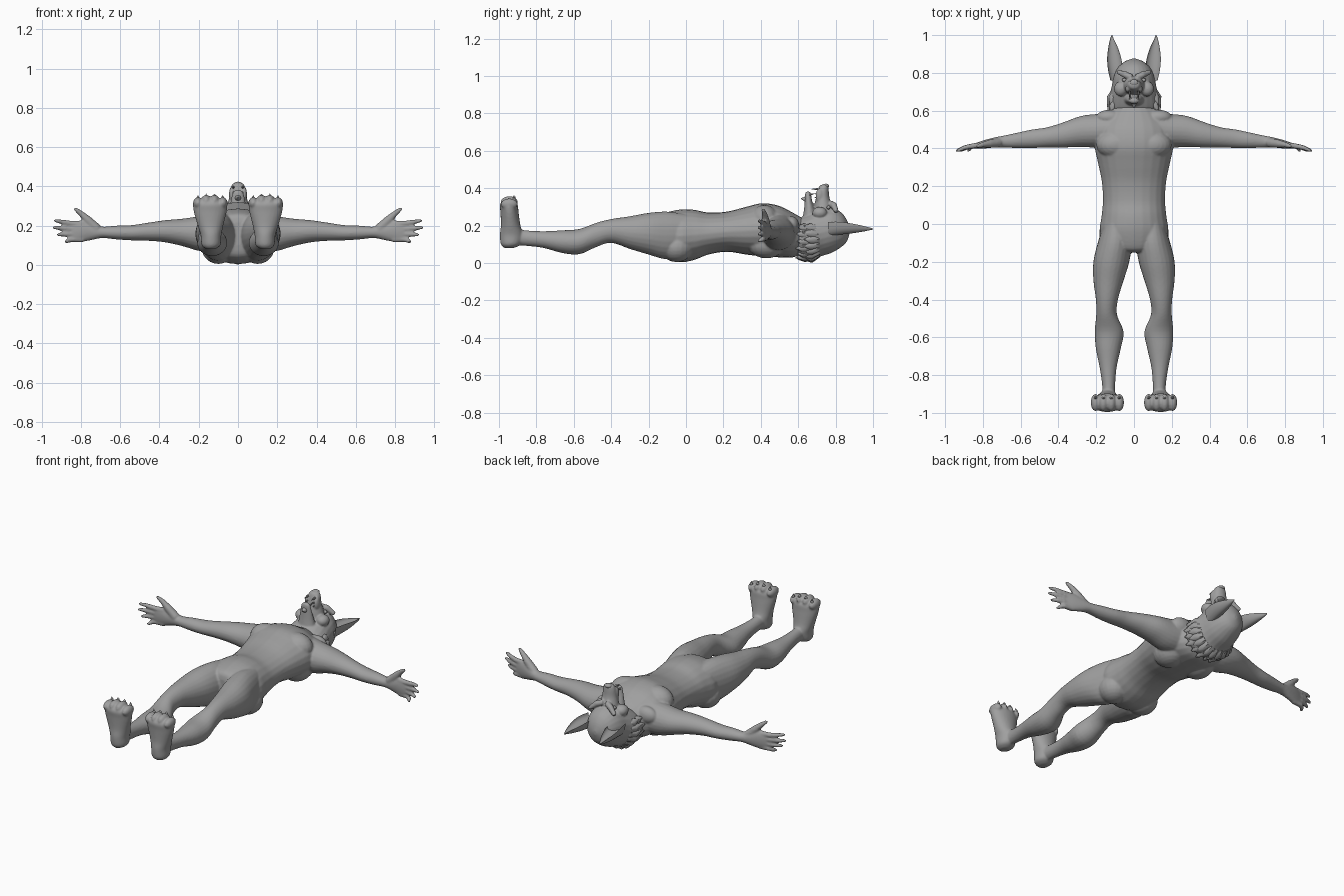
import bpy, bmesh, math
from mathutils import Vector, Matrix

cube = bpy.data.objects.get("Cube")
if cube:
    bpy.data.objects.remove(cube, do_unlink=True)

grey = bpy.data.materials.new("plain grey")
grey.use_nodes = True
tone = (0.35, 0.35, 0.35, 1)
grey.diffuse_color = tone
grey.node_tree.nodes["Principled BSDF"].inputs["Base Color"].default_value = tone

SIDES = (1, -1)
RING = 24


def finish(name, bm, fuse=0.0, angle=50):
    """Turn a bmesh into a smooth grey object, optionally fused into one skin."""
    bmesh.ops.recalc_face_normals(bm, faces=bm.faces)
    mesh = bpy.data.meshes.new(name)
    bm.to_mesh(mesh)
    bm.free()
    obj = bpy.data.objects.new(name, mesh)
    bpy.context.collection.objects.link(obj)
    mesh.materials.append(grey)
    for other in bpy.context.selected_objects:
        other.select_set(False)
    obj.select_set(True)
    bpy.context.view_layer.objects.active = obj
    if fuse:
        remesh = obj.modifiers.new("fuse", 'REMESH')
        remesh.mode = 'VOXEL'
        remesh.voxel_size = fuse
        remesh.use_smooth_shade = True
        relax = obj.modifiers.new("relax", 'SMOOTH')
        relax.factor = 0.5
        relax.iterations = 4
    else:
        bpy.ops.object.shade_smooth_by_angle(angle=math.radians(angle))
    return obj


def skin(bm, rings):
    """Bridge rings of points and cap both ends."""
    rows = [[bm.verts.new(p) for p in ring] for ring in rings]
    n = len(rows[0])
    for a, b in zip(rows, rows[1:]):
        for i in range(n):
            j = (i + 1) % n
            bm.faces.new((a[i], a[j], b[j], b[i]))
    bm.faces.new(rows[0][::-1])
    bm.faces.new(rows[-1])


def refine(rows, steps=4):
    """Smoothly interpolate the rows of a section table."""
    out = []
    for i in range(len(rows) - 1):
        p, q = rows[max(i - 1, 0)], rows[i]
        r, s = rows[i + 1], rows[min(i + 2, len(rows) - 1)]
        for k in range(steps):
            t = k / steps
            out.append([b + t * ((c - a) / 2 + t * (a - 2.5 * b + 2 * c - d / 2
                        + t * (1.5 * (b - c) + (d - a) / 2)))
                        for a, b, c, d in zip(p, q, r, s)])
    return out + [list(rows[-1])]


def loft(bm, axis, rows, side=1, hollow=False):
    """Oval sections: position on axis, then low/high bounds on the other two axes."""
    rings = []
    for t, a0, a1, b0, b1 in refine(rows):
        ring = []
        for i in range(RING):
            ang = math.tau * i / RING
            u, v = math.cos(ang), math.sin(ang)
            if hollow:
                v = 1 + 1.9 * (v if v < 0 else -0.45 * v)
            p = [(a0 + a1 + u * (a1 - a0)) / 2, (b0 + b1 + v * (b1 - b0)) / 2]
            p.insert("xyz".index(axis), t)
            ring.append((p[0] * side, p[1], p[2]))
        rings.append(ring)
    skin(bm, rings)


def rod(bm, points, radii, side=1, sides=10):
    """Round tapering tube through a few points."""
    pts = [Vector((x * side, y, z)) for x, y, z in points]
    rings = []
    for i, (p, r) in enumerate(zip(pts, radii)):
        along = pts[min(i + 1, len(pts) - 1)] - pts[max(i - 1, 0)]
        turn = along.to_track_quat('Z', 'Y')
        rings.append([p + turn @ Vector((r * math.cos(math.tau * k / sides),
                                         r * math.sin(math.tau * k / sides), 0))
                      for k in range(sides)])
    skin(bm, rings)


def ball(bm, centre, radii, side=1):
    place = Matrix.Translation((centre[0] * side, centre[1], centre[2]))
    bmesh.ops.create_uvsphere(bm, u_segments=20, v_segments=12, radius=1,
                              matrix=place @ Matrix.Diagonal((*radii, 1)))


# Section tables
TORSO = [(y, -w, w, lo, hi) for y, w, lo, hi in (
    (-.15, .05, .10, .22), (-.13, .14, .04, .26), (-.04, .18, .005, .285),
    (.04, .172, .015, .285), (.12, .165, .045, .27), (.22, .17, .06, .275),
    (.32, .19, .045, .3), (.41, .208, .035, .32), (.5, .2, .03, .305),
    (.57, .16, .03, .27), (.63, .11, .05, .24), (.7, .09, .06, .24))]
LEG = [(0, .03, .16, .05, .26), (-.1, .012, .192, .02, .275), (-.2, .025, .215, .045, .268),
       (-.3, .055, .215, .075, .25), (-.4, .085, .202, .108, .235), (-.48, .09, .2, .085, .215),
       (-.57, .055, .208, .047, .182), (-.66, .07, .202, .053, .175), (-.76, .092, .182, .08, .17),
       (-.86, .1, .168, .092, .175), (-.95, .1, .17, .095, .19)]
FOOT = [(.08, .12, .16, -.97, -.92), (.1, .09, .185, -.99, -.885), (.15, .085, .19, -.995, -.872),
        (.2, .075, .205, -.99, -.885), (.27, .058, .225, -.992, -.895),
        (.31, .055, .228, -.995, -.9), (.33, .075, .21, -.98, -.92)]
ARM = [(.08, .42, .59, .07, .27), (.19, .405, .583, .07, .25), (.28, .408, .572, .095, .236),
       (.37, .405, .54, .115, .228), (.46, .405, .512, .123, .215), (.54, .402, .5, .125, .203),
       (.62, .402, .483, .13, .2), (.69, .405, .468, .137, .195), (.74, .405, .458, .128, .21),
       (.79, .4, .445, .118, .226), (.835, .4, .43, .118, .222), (.86, .405, .42, .14, .2)]
HEAD = [(y, -w, w, lo, hi) for y, w, lo, hi in (
    (.59, .1, .06, .22), (.61, .135, .025, .24), (.66, .135, .01, .265),
    (.72, .12, .035, .285), (.78, .108, .055, .295), (.83, .085, .085, .27),
    (.86, .05, .115, .23), (.875, .012, .16, .185))]
EAR = [(.76, .055, .125, .14, .22), (.82, .06, .138, .148, .22), (.88, .068, .142, .155, .212),
       (.94, .088, .135, .165, .2), (.98, .107, .126, .174, .19), (1, .115, .119, .179, .184)]
SNOUT = [(.24, -.07, .07, .68, .79), (.3, -.056, .056, .685, .782), (.35, -.044, .044, .695, .767),
         (.39, -.038, .038, .705, .763), (.413, -.028, .028, .715, .76), (.42, -.01, .01, .73, .75)]
JAW = [(.22, -.06, .06, .62, .7), (.28, -.046, .046, .63, .69), (.33, -.036, .036, .635, .675),
       (.37, -.026, .026, .637, .668), (.382, -.01, .01, .645, .66)]

# Body: torso, limbs, hands and feet fused into one skin
body = bmesh.new()
loft(body, "y", TORSO)
for s in SIDES:
    loft(body, "y", LEG, s)
    loft(body, "z", FOOT, s)
    loft(body, "x", ARM, s)
    ball(body, (.1, .42, .235), (.1, .075, .075), s)     # chest muscle
    ball(body, (.1, -.05, .085), (.085, .09, .08), s)    # buttock
    ball(body, (.1, .43, .1), (.085, .1, .075), s)       # shoulder blade
    ball(body, (.13, .565, .2), (.07, .04, .05), s)      # collar muscle
    # Toes, curled forward
    for i in range(4):
        x = .078 + i * .042
        lift = .012 if i in (1, 2) else 0
        ball(body, (x, -.945, .315 + lift), (.025, .046, .03), s)
    # Fingers, fanned from the palm, and a thumb
    for i, reach in enumerate((.885, .925, .945, .94)):
        z = .13 + i * .027
        tip = .118 + i * .036
        rod(body, [(.79, .42, z), (.85, .414, z), ((reach + .85) / 2, .405, (z + tip) / 2),
                   (reach - .01, .39, tip), (reach, .386, tip)],
            (.015, .0145, .0125, .009, .004), s)
    rod(body, [(.72, .43, .185), (.765, .425, .228), (.8, .42, .262), (.828, .412, .284),
               (.835, .41, .289)], (.026, .022, .015, .01, .004), s)
finish("body", body, fuse=.006)

# Head: skull, snout, open jaw and brow fused together
head = bmesh.new()
loft(head, "y", HEAD)
loft(head, "z", SNOUT)
loft(head, "z", JAW)
for s in SIDES:
    rod(head, [(.012, .775, .318), (.045, .79, .308), (.085, .805, .275)],
        (.017, .018, .012), s)                           # brow ridge
    ball(head, (.07, .715, .268), (.036, .04, .032), s)  # cheek
    ball(head, (.03, .715, .36), (.016, .022, .04), s)   # lip
finish("head", head, fuse=.005)

# Ears, hollow on the face side
for s in SIDES:
    ear = bmesh.new()
    loft(ear, "y", EAR, s, hollow=True)
    finish("left_ear" if s > 0 else "right_ear", ear, angle=60)

# Eyes and nose
eyes = bmesh.new()
for s in SIDES:
    ball(eyes, (.05, .762, .297), (.014, .01, .01), s)
finish("eyes", eyes)
nose = bmesh.new()
ball(nose, (0, .748, .412), (.022, .018, .012))
finish("nose", nose)

# Teeth along both jaws, plus a beard tuft under the chin
teeth = bmesh.new()
for s in SIDES:
    for z, length in ((.395, .03), (.37, .014), (.35, .014)):
        rod(teeth, [(.024, .705, z), (.024, .7 - length, z)], (.007, .001), s, 6)
    rod(teeth, [(.02, .66, .365), (.02, .69, .372)], (.007, .001), s, 6)
finish("teeth", teeth)
beard = bmesh.new()
rod(beard, [(0, .66, .345), (0, .642, .34), (0, .615, .345)], (.025, .018, .002))
finish("beard", beard)

# Mane: two layers of pointed tufts around the neck
mane = bmesh.new()
for layer, (y, size, count) in enumerate(((.665, .92, 15), (.63, .9, 13))):
    for i in range(count):
        ang = math.radians(-205) + math.radians(230) * i / (count - 1)
        c, d = math.cos(ang) * size, math.sin(ang) * size
        rod(mane, [(.11 * c, y + .04, .14 + .1 * d), (.133 * c, y, .14 + .125 * d),
                   (.155 * c, y - .035 - .01 * (i % 2), .145 + .138 * d)],
            (.022, .026, .002), 1, 7)
finish("mane", mane)

# Claws on toes
claws = bmesh.new()
for s in SIDES:
    for i in range(4):
        x = .078 + i * .042
        lift = .012 if i in (1, 2) else 0
        rod(claws, [(x, -.925, .325 + lift), (x, -.918, .342 + lift), (x, -.92, .357 + lift / 2)],
            (.011, .008, .001), s, 7)
finish("toe_claws", claws)
